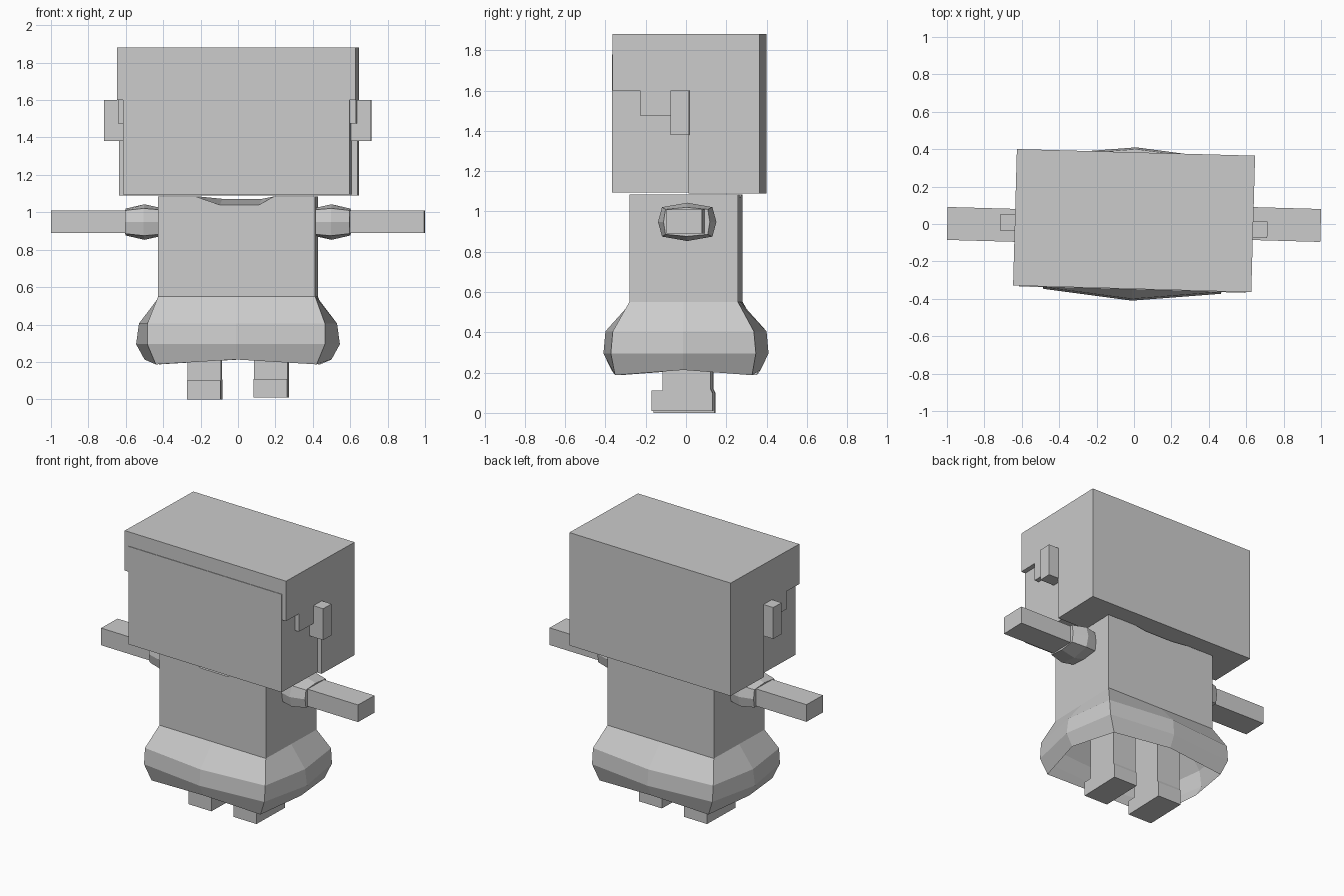
import bpy, bmesh, math

if "Cube" in bpy.data.objects:
    bpy.data.objects.remove(bpy.data.objects["Cube"], do_unlink=True)

TURN = math.radians(-1.6)   # the whole figure stands slightly turned

grey = bpy.data.materials.new("plain_grey")
grey.use_nodes = True
COLOUR = (0.6, 0.6, 0.6, 1)
grey.diffuse_color = COLOUR
grey.node_tree.nodes["Principled BSDF"].inputs["Base Color"].default_value = COLOUR


def loft(name, rings, caps=True):
    """Skin a list of equal-length point rings into one object."""
    bm = bmesh.new()
    loops = [[bm.verts.new(p) for p in ring] for ring in rings]
    n = len(loops[0])
    for a, b in zip(loops, loops[1:]):
        for i in range(n):
            j = (i + 1) % n
            bm.faces.new((a[i], a[j], b[j], b[i]))
    if caps:
        bm.faces.new(loops[0][::-1])
        bm.faces.new(loops[-1])
    bmesh.ops.recalc_face_normals(bm, faces=bm.faces[:])
    mesh = bpy.data.meshes.new(name)
    bm.to_mesh(mesh)
    bm.free()
    mesh.materials.append(grey)
    obj = bpy.data.objects.new(name, mesh)
    obj.rotation_euler.z = TURN
    bpy.context.collection.objects.link(obj)
    return obj


def box(name, x, y, z):
    return loft(name, [[(x[0], y[0], h), (x[1], y[0], h), (x[1], y[1], h), (x[0], y[1], h)]
                       for h in z])


def prism_x(name, profile, x):
    return loft(name, [[(s, y, z) for y, z in profile] for s in x])


def eight(corner, mid):
    """Eight points round a rectangle: its corners and pushed-out edge middles."""
    (cx, cy), (mx, my) = corner, mid
    return [(-cx, -cy), (0, -my), (cx, -cy), (mx, 0), (cx, cy), (0, my), (-cx, cy), (-mx, 0)]


# Head and stepped hair cap
box("head", (-0.605, 0.605), (-0.351, 0.2), (1.095, 1.78))
hair_profile = [(-0.347, 1.6), (-0.21, 1.6), (-0.21, 1.475), (-0.06, 1.475), (0.03, 1.475),
                (0.03, 1.09), (0.383, 1.09), (0.383, 1.88), (-0.347, 1.88)]
prism_x("hair", hair_profile, (-0.637, 0.637))

# Torso with a scooped neckline, deeper at the front
torso = []
for y, scoop in ((-0.27, 1.04), (0.27, 1.072)):
    torso.append([(x, y, z) for x, z in (
        (-0.42, 0.55), (0.42, 0.55), (0.42, 1.085), (0.2, 1.085),
        (0.12, scoop), (-0.09, scoop), (-0.22, 1.085), (-0.42, 1.085))])
loft("torso", torso)

# Flared skirt, open underneath: height, edge-middle height, corner, edge middle
skirt = []
for z, zm, corner, mid in (
        (0.55, 0.55, (0.42, 0.27), (0.42, 0.27)),
        (0.405, 0.405, (0.475, 0.35), (0.53, 0.4)),
        (0.295, 0.295, (0.475, 0.36), (0.545, 0.41)),
        (0.187, 0.213, (0.43, 0.34), (0.5, 0.37))):
    skirt.append([(x, y, zm if i % 2 else z) for i, (x, y) in enumerate(eight(corner, mid))])
loft("skirt", skirt, caps=False)

for side, label in ((1, "left"), (-1, "right")):
    # Arm and puffed sleeve
    shift = 0.02 if side > 0 else -0.025
    box(label + "_arm", sorted((side * 0.42, side * 0.998)),
        (shift - 0.088, shift + 0.088), (0.89, 1.01))
    sleeve = []
    for x, corner, mid in ((0.41, (0.11, 0.065), (0.12, 0.075)),
                           (0.5, (0.125, 0.073), (0.145, 0.095)),
                           (0.6, (0.105, 0.062), (0.115, 0.072))):
        sleeve.append([(side * x, shift + y, 0.948 + z) for y, z in eight(corner, mid)])
    loft(label + "_sleeve", sleeve)

    # Ear
    box(label + "_ear", sorted((side * 0.6, side * 0.714)), (-0.056, 0.034), (1.38, 1.6))

    # Leg and foot
    lift = 0.01 if side > 0 else 0
    centre = side * 0.178
    leg_profile = [(-0.165, lift), (0.138, lift), (0.138, 0.1), (0.128, 0.12), (0.128, 0.55),
                   (-0.108, 0.55), (-0.108, 0.1 + lift), (-0.165, 0.1 + lift)]
    prism_x(label + "_leg", leg_profile, (centre - 0.09, centre + 0.09))
